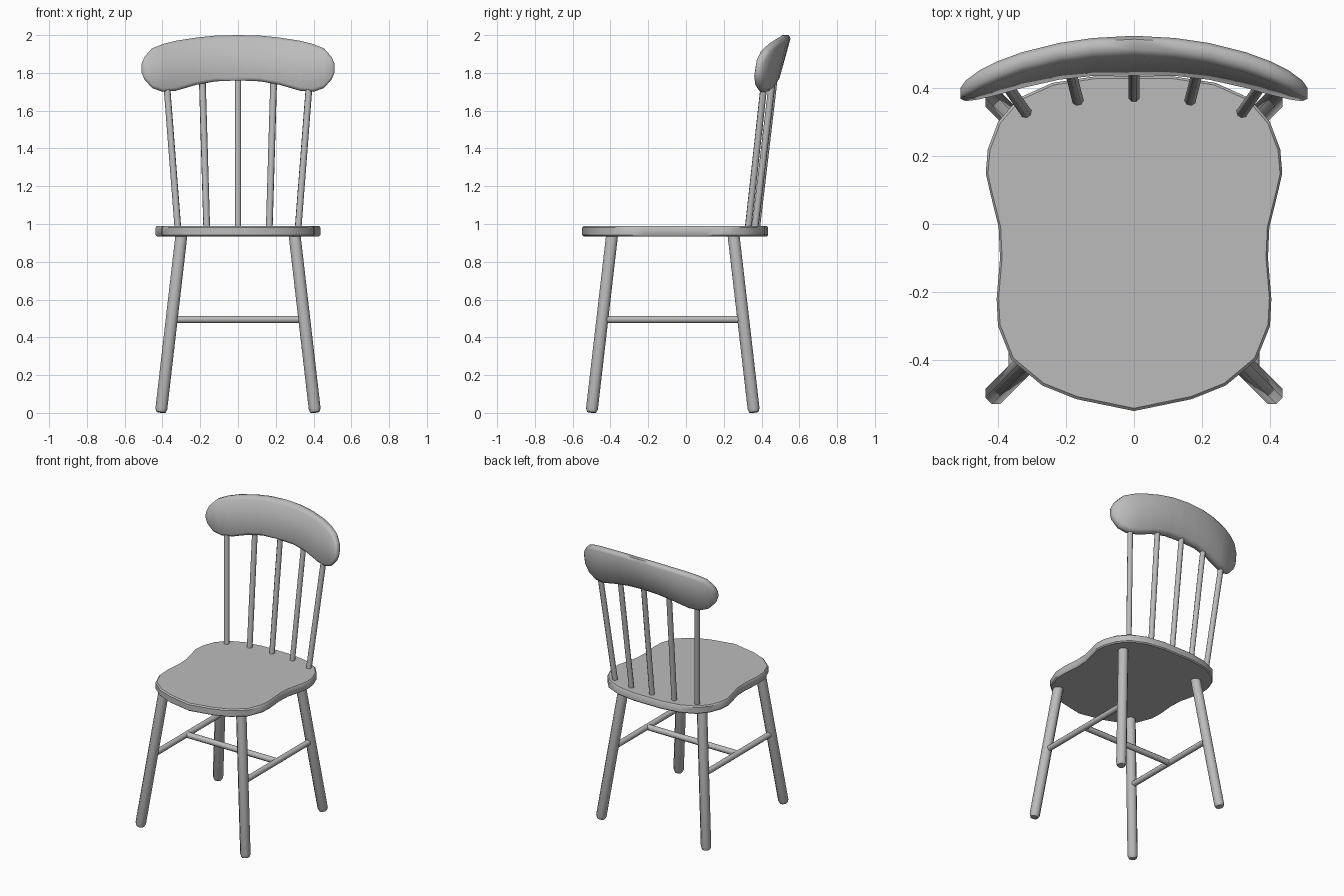
import bpy, bmesh
from math import radians, pi, cos, sin
from mathutils import Vector

cube = bpy.data.objects.get("Cube")
if cube:
    bpy.data.objects.remove(cube, do_unlink=True)

grey = bpy.data.materials.new("plain_grey")
grey.use_nodes = True
color = (0.5, 0.5, 0.5, 1)
grey.diffuse_color = color
grey.node_tree.nodes["Principled BSDF"].inputs["Base Color"].default_value = color


def finish(bm, name, angle=40):
    bmesh.ops.recalc_face_normals(bm, faces=bm.faces)
    mesh = bpy.data.meshes.new(name)
    bm.to_mesh(mesh)
    bm.free()
    mesh.materials.append(grey)
    obj = bpy.data.objects.new(name, mesh)
    bpy.context.collection.objects.link(obj)
    bpy.ops.object.select_all(action="DESELECT")
    obj.select_set(True)
    bpy.context.view_layer.objects.active = obj
    bpy.ops.object.shade_smooth_by_angle(angle=radians(angle))
    return obj


def loft(bm, rings):
    """Skin a list of closed rings and cap both ends."""
    rings = [[bm.verts.new(p) for p in ring] for ring in rings]
    n = len(rings[0])
    for a, b in zip(rings, rings[1:]):
        for i in range(n):
            j = (i + 1) % n
            bm.faces.new((a[i], a[j], b[j], b[i]))
    bm.faces.new(rings[0])
    bm.faces.new(rings[-1])


def rod(name, start, end, radius, foot=0.0, sides=8):
    """Round bar from start to end, with an optional chamfered foot."""
    start, end = Vector(start), Vector(end)
    axis = (end - start).normalized()
    turn = axis.to_track_quat("Z", "Y")
    stations = [(start, radius), (end, radius)]
    if foot:
        stations = [(start, radius * 0.75), (start + axis * foot, radius), (end, radius)]
    angles = [2 * pi * (i + 0.5) / sides for i in range(sides)]
    bm = bmesh.new()
    loft(bm, [[c + turn @ Vector((r * cos(a), r * sin(a), 0)) for a in angles]
              for c, r in stations])
    return finish(bm, name, 50)


# Seat: mirrored outline, pointed at the front and waisted at the sides
half = [(0, -0.55), (0.17, -0.515), (0.27, -0.475), (0.36, -0.40), (0.40, -0.30),
        (0.404, -0.22), (0.394, -0.10), (0.398, -0.01), (0.425, 0.10), (0.436, 0.15),
        (0.43, 0.22), (0.40, 0.30), (0.34, 0.37), (0.24, 0.415), (0.11, 0.435)]
outline = half + [(-x, y) for x, y in reversed(half[1:])]
bm = bmesh.new()
loft(bm, [[(x * s, y * s, z) for x, y in outline]
          for z, s in ((0.935, 0.985), (0.942, 1), (0.982, 1), (0.99, 0.985))])
finish(bm, "seat")

# Legs and side stretchers
for side, sx in (("left", 1), ("right", -1)):
    rod(f"front_leg_{side}", (sx * 0.408, -0.50, 0.003), (sx * 0.298, -0.39, 0.955), 0.034, 0.02)
    rod(f"back_leg_{side}", (sx * 0.408, 0.36, 0.003), (sx * 0.298, 0.25, 0.955), 0.034, 0.02)
    rod(f"side_stretcher_{side}", (sx * 0.351, -0.44, 0.495), (sx * 0.351, 0.30, 0.495), 0.02)

# Cross stretcher
rod("cross_stretcher", (-0.35, -0.07, 0.495), (0.35, -0.07, 0.495), 0.02)

# Back spindles, fanning outwards
for i, (x0, y0, x1, y1) in enumerate([(-0.317, 0.327, -0.382, 0.42), (-0.165, 0.363, -0.19, 0.462),
                                      (0, 0.373, 0, 0.472), (0.165, 0.363, 0.19, 0.462),
                                      (0.317, 0.327, 0.382, 0.42)]):
    rod(f"spindle_{i + 1}", (x0, y0, 0.96), (x1, y1, 1.80), 0.018)

# Top rail: stations of x, top height, bottom height, half thickness
stations = [(0, 2.0, 1.76, 0.03), (0.12, 1.997, 1.755, 0.03), (0.22, 1.987, 1.737, 0.03),
            (0.33, 1.97, 1.705, 0.03), (0.40, 1.952, 1.70, 0.03), (0.455, 1.93, 1.72, 0.028),
            (0.495, 1.885, 1.765, 0.024), (0.51, 1.85, 1.80, 0.014)]
stations = [(-x, t, b, h) for x, t, b, h in reversed(stations[1:])] + stations


def rail_ring(x, top, bottom, h):
    ax = abs(x)
    edge = min(0.018, (top - bottom) * 0.2)
    section = [(-0.5, bottom), (0.5, bottom), (1, bottom + edge), (1, top - edge),
               (0.5, top), (-0.5, top), (-1, top - edge), (-1, bottom + edge)]
    return [(x, 0.495 - 0.55 * ax ** 2.5 + (0.28 - 0.25 * ax) * (z - 1.88) + k * h, z)
            for k, z in section]


bm = bmesh.new()
loft(bm, [rail_ring(*s) for s in stations])
finish(bm, "top_rail", 60)
